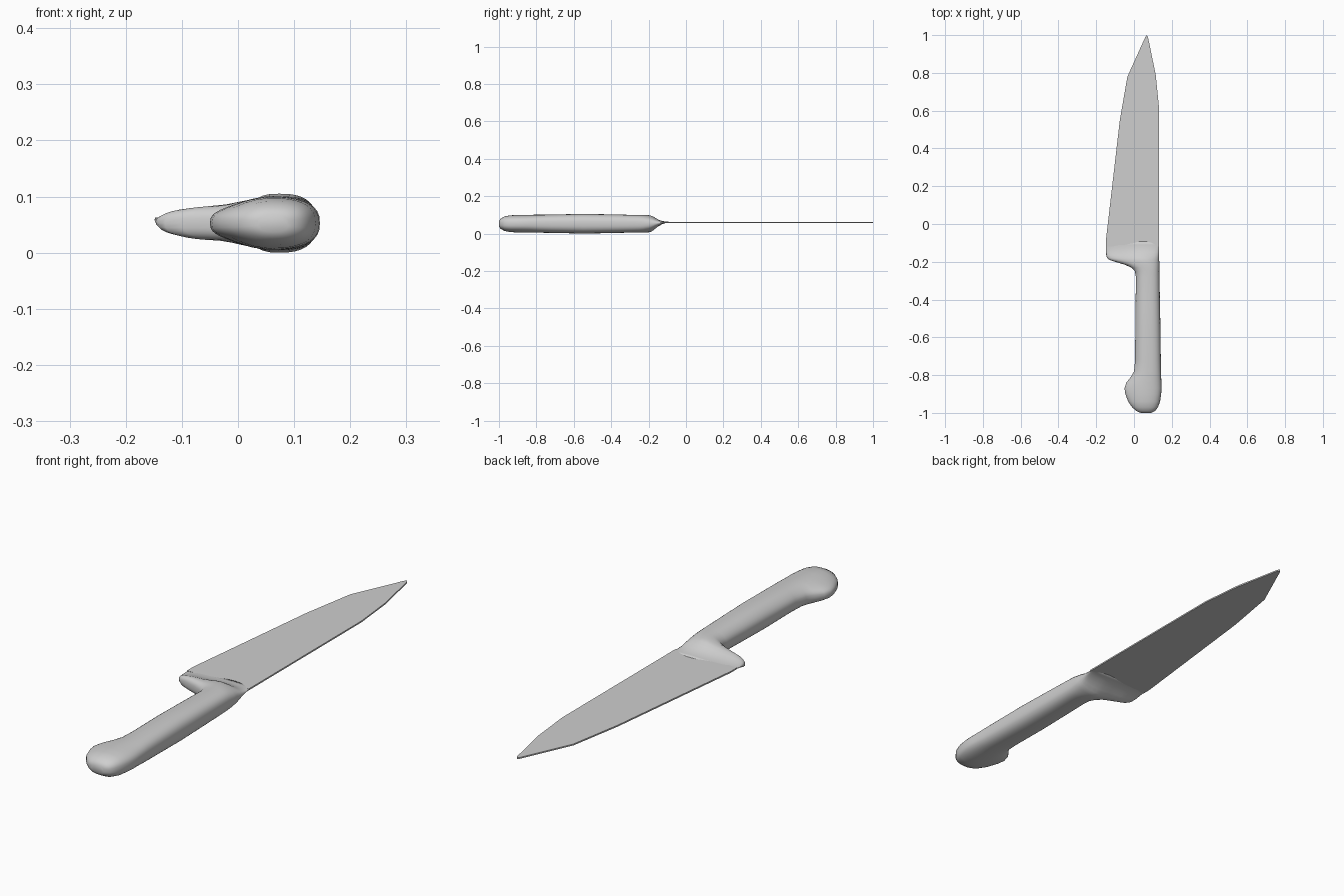
import bpy
import bmesh
import math

cube = bpy.data.objects.get("Cube")
if cube:
    bpy.data.objects.remove(cube, do_unlink=True)

# One plain grey for the whole knife
grey = bpy.data.materials.new("light grey")
grey.use_nodes = True
GREY = (0.62, 0.62, 0.62, 1)
grey.diffuse_color = GREY
grey.node_tree.nodes["Principled BSDF"].inputs["Base Color"].default_value = GREY


def make_object(name, bm):
    bmesh.ops.recalc_face_normals(bm, faces=bm.faces)
    mesh = bpy.data.meshes.new(name)
    bm.to_mesh(mesh)
    bm.free()
    mesh.materials.append(grey)
    obj = bpy.data.objects.new(name, mesh)
    bpy.context.collection.objects.link(obj)
    return obj


def squircle(value, power):
    """Signed power that rounds a box-like cross-section."""
    return math.copysign(abs(value) ** (2 / power), value)


def edge_thinning(x):
    """Thickness factor: full along the grip, slimmer towards the heel side."""
    t = min(max((x + 0.04) / 0.1, 0), 1)
    return 0.68 + 0.32 * t * t * (3 - 2 * t)


# Handle and bolster: cross-sections as (y, edge side x, spine side x, half thickness)
SECTIONS = [
    (-1, .035, .09, .016), (-.99, .012, .112, .028), (-.97, -.01, .127, .039),
    (-.94, -.031, .138, .045), (-.9, -.046, .144, .047), (-.87, -.05, .146, .048),
    (-.84, -.041, .145, .048), (-.81, -.017, .144, .048), (-.78, 0, .143, .048),
    (-.72, .006, .142, .049), (-.55, .007, .14, .0525), (-.4, .009, .137, .05),
    (-.28, .01, .135, .047), (-.25, .004, .134, .047), (-.23, -.015, .134, .047),
    (-.215, -.05, .134, .047), (-.2, -.1, .134, .047), (-.19, -.13, .133, .046),
    (-.18, -.143, .133, .042), (-.165, -.147, .133, .031), (-.15, -.148, .133, .02),
    (-.13, -.149, .133, .01), (-.11, -.149, .133, .0045), (-.09, -.148, .133, .003),
]
SIDES = 36
GRIP_Z, BLADE_Z = 0.0525, 0.06

bm = bmesh.new()
rings = []
for y, left, right, half in SECTIONS:
    middle, width = (left + right) / 2, (right - left) / 2
    blend = min(max((y + 0.19) / 0.08, 0), 1)
    z_mid = GRIP_Z + (BLADE_Z - GRIP_Z) * blend
    ring = []
    for i in range(SIDES):
        a = math.tau * i / SIDES
        x = middle + width * squircle(math.cos(a), 2.6)
        z = z_mid + half * squircle(math.sin(a), 2.6) * edge_thinning(x)
        ring.append(bm.verts.new((x, y, z)))
    rings.append(ring)
for a, b in zip(rings, rings[1:]):
    for i in range(SIDES):
        j = (i + 1) % SIDES
        bm.faces.new((a[i], a[j], b[j], b[i]))
bm.faces.new(rings[0])
bm.faces.new(rings[-1])
handle = make_object("handle_and_bolster", bm)
for polygon in handle.data.polygons:
    polygon.use_smooth = True

# Blade: a thin flat plate with a faceted outline
OUTLINE = [
    (.133, -.12), (.133, .61), (.115, .79), (.074, .99), (.068, 1),
    (.06, .99), (-.035, .78), (-.075, .55), (-.148, -.08), (-.148, -.12),
]
THICKNESS = 0.006
bm = bmesh.new()
base = bm.faces.new([bm.verts.new((x, y, BLADE_Z - THICKNESS / 2)) for x, y in OUTLINE])
top = bmesh.ops.extrude_face_region(bm, geom=[base], use_keep_orig=True)
raised = [v for v in top["geom"] if isinstance(v, bmesh.types.BMVert)]
bmesh.ops.translate(bm, verts=raised, vec=(0, 0, THICKNESS))
make_object("blade", bm)
